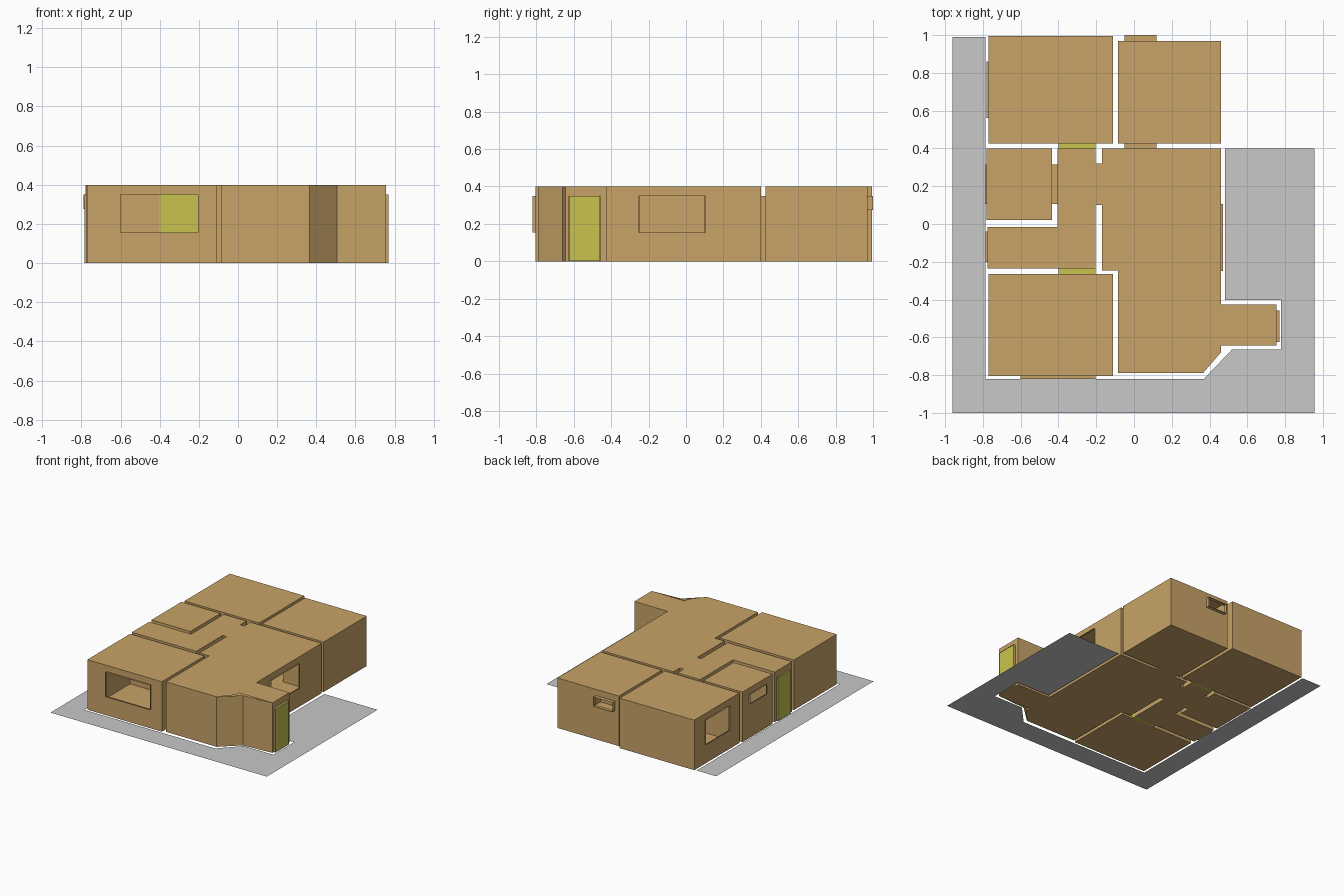
import bpy
import bmesh
from mathutils import Vector

if "Cube" in bpy.data.objects:
    bpy.data.objects.remove(bpy.data.objects["Cube"])

HEIGHT = 0.40
HEAD = 0.35   # top of every door and window
SILL = 0.155


def material(name, rgb):
    mat = bpy.data.materials.new(name)
    mat.use_nodes = True
    color = (*rgb, 1)
    mat.diffuse_color = color
    mat.node_tree.nodes["Principled BSDF"].inputs["Base Color"].default_value = color
    return mat


TAN = material("tan_wall", (0.578, 0.371, 0.138))
YELLOW = material("yellow_door", (0.578, 0.552, 0.08))
GREY = material("grey_ground", (0.578, 0.578, 0.578))


def finish(name, bm, mat):
    mesh = bpy.data.meshes.new(name)
    bm.to_mesh(mesh)
    bm.free()
    mesh.materials.append(mat)
    obj = bpy.data.objects.new(name, mesh)
    bpy.context.collection.objects.link(obj)
    return obj


def face(bm, points):
    bm.faces.new([bm.verts.new(p) for p in points])


def panel(bm, a, b, z0, z1):
    """Upright rectangle between plan points a and b."""
    if z1 - z0 > 0.0001 and (b - a).length > 0.0001:
        face(bm, [(*a, z0), (*b, z0), (*b, z1), (*a, z1)])


def wall(bm, a, b, openings):
    """Wall from a to b with holes; each hole gets a reveal that sticks outward."""
    along = (b - a).normalized()
    outward = Vector((along.y, -along.x))
    holes = []
    for p, q, z0, z1, depth in openings:
        p, q = Vector(p), Vector(q)
        s, t = sorted(((p - a).dot(along), (q - a).dot(along)))
        on_line = max(abs((p - a).dot(outward)), abs((q - a).dot(outward))) < 0.002
        if on_line and s > -0.001 and t < (b - a).length + 0.001:
            holes.append((s, t, z0, z1, depth))
    cursor = a
    for s, t, z0, z1, depth in sorted(holes):
        p, q = a + along * s, a + along * t
        panel(bm, cursor, p, 0, HEIGHT)
        panel(bm, p, q, 0, z0)
        panel(bm, p, q, z1, HEIGHT)
        if depth:
            po, qo = p + outward * depth, q + outward * depth
            panel(bm, p, po, z0, z1)
            panel(bm, qo, q, z0, z1)
            for z in (z0, z1):
                face(bm, [(*p, z), (*po, z), (*qo, z), (*q, z)])
        cursor = q
    panel(bm, cursor, b, 0, HEIGHT)


def room(name, outline, openings, slab=None):
    """Hollow room: walls along a counter-clockwise outline, floor and ceiling."""
    bm = bmesh.new()
    pts = [Vector(p) for p in outline]
    for a, b in zip(pts, pts[1:] + pts[:1]):
        wall(bm, a, b, openings)
    slab = slab or outline
    face(bm, [(*p, 0) for p in reversed(slab)])
    face(bm, [(*p, HEIGHT) for p in slab])
    return finish(name, bm, TAN)


def rect(x0, x1, y0, y1):
    return [(x0, y0), (x1, y0), (x1, y1), (x0, y1)]


def door(name, x0, x1, y0, y1, z0=0.0, z1=HEAD):
    bm = bmesh.new()
    bmesh.ops.create_cube(bm, size=1)
    for v in bm.verts:
        v.co = ((x0 + x1) / 2 + v.co.x * (x1 - x0),
                (y0 + y1) / 2 + v.co.y * (y1 - y0),
                (z0 + z1) / 2 + v.co.z * (z1 - z0))
    finish(name, bm, YELLOW)


# Corner rooms and washroom
room("back_right_room", rect(-0.77, -0.11, 0.425, 0.995), [
    ((-0.77, 0.56), (-0.77, 0.86), SILL, HEAD, 0.01),
    ((-0.40, 0.425), (-0.205, 0.425), 0, HEAD, 0)])
room("back_left_room", rect(-0.085, 0.46, 0.425, 0.97), [
    ((-0.05, 0.97), (0.12, 0.97), 0.275, HEAD, 0.03),
    ((-0.05, 0.425), (0.12, 0.425), 0, HEAD, 0.025)])
room("front_right_room", rect(-0.77, -0.11, -0.805, -0.265), [
    ((-0.60, -0.805), (-0.205, -0.805), SILL, HEAD, 0.015),
    ((-0.40, -0.265), (-0.205, -0.265), 0, HEAD, 0)])
room("washroom", rect(-0.78, -0.435, 0.02, 0.40), [
    ((-0.78, 0.105), (-0.78, 0.315), 0.275, HEAD, 0.01),
    ((-0.435, 0.105), (-0.435, 0.315), 0, HEAD, 0.03)])

# Living room joined with the hall and the entry
west = [(0.46, -0.425), (0.46, 0.40), (-0.17, 0.40), (-0.17, 0.32),
        (-0.205, 0.32), (-0.205, 0.40), (-0.405, 0.40), (-0.405, -0.015),
        (-0.775, -0.015), (-0.775, -0.235), (-0.205, -0.235), (-0.205, 0.10),
        (-0.17, 0.10), (-0.17, -0.245), (-0.085, -0.245), (-0.085, -0.79),
        (0.365, -0.79)]
entry = [(0.755, -0.643), (0.755, -0.425)]
room("living_room_and_hall", west + [(0.505, -0.66)] + entry, [
    ((0.46, -0.25), (0.46, 0.105), SILL, HEAD, 0.01),
    ((0.755, -0.625), (0.755, -0.457), 0, HEAD, 0.015),
    ((-0.775, -0.20), (-0.775, -0.04), 0, HEAD, 0.01),
    ((-0.05, 0.40), (0.12, 0.40), 0, HEAD, 0),
    ((-0.405, 0.105), (-0.405, 0.315), 0, HEAD, 0),
    ((-0.40, 0.40), (-0.205, 0.40), 0, HEAD, 0),
    ((-0.40, -0.235), (-0.205, -0.235), 0, HEAD, 0)],
    slab=west + [(0.46, -0.68), (0.46, -0.643)] + entry)

# Doors
door("back_right_room_door", -0.40, -0.205, 0.40, 0.425)
door("front_right_room_door", -0.40, -0.205, -0.265, -0.235)
door("entry_door", 0.765, 0.77, -0.623, -0.459, 0.002, HEAD - 0.002)
door("hall_door", -0.785, -0.78, -0.198, -0.042, 0.002, HEAD - 0.002)

# Flat ground wrapped around the house
bm = bmesh.new()
face(bm, [(x, y, 0) for x, y in [
    (-0.96, 0.99), (-0.96, -1), (0.955, -1), (0.955, 0.40), (0.483, 0.40),
    (0.483, -0.403), (0.778, -0.403), (0.778, -0.665), (0.518, -0.665),
    (0.37, -0.82), (-0.787, -0.82), (-0.787, 0.99)]])
finish("ground_sheet", bm, GREY)
